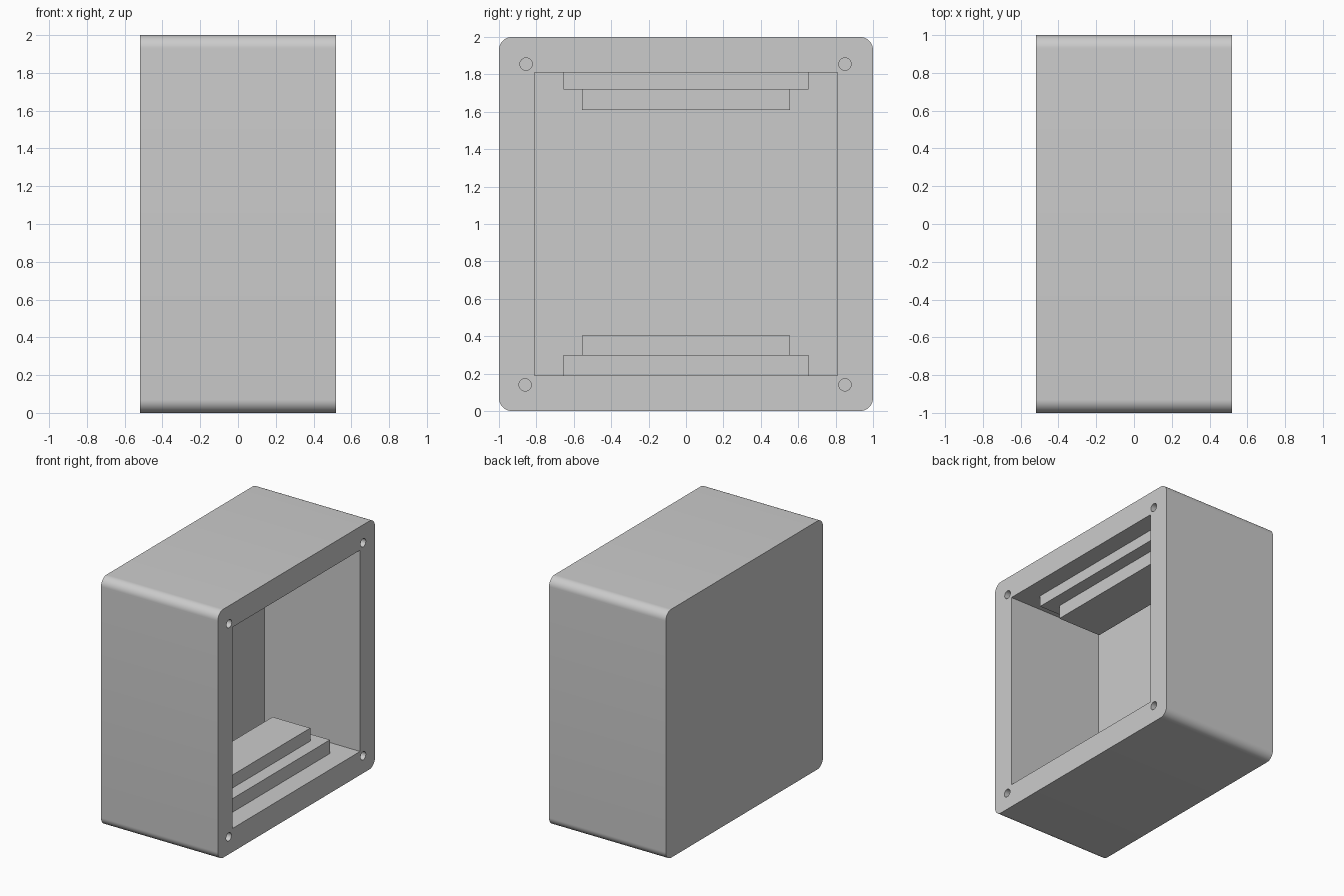
import bpy
import bmesh
import math

if "Cube" in bpy.data.objects:
    bpy.data.objects.remove(bpy.data.objects["Cube"])


def make_object(name, bm):
    mesh = bpy.data.meshes.new(name)
    bmesh.ops.recalc_face_normals(bm, faces=bm.faces)
    bm.to_mesh(mesh)
    bm.free()
    ob = bpy.data.objects.new(name, mesh)
    bpy.context.collection.objects.link(ob)
    return ob


def prism(name, outline, x0, x1):
    """Extrude a (y, z) outline along x."""
    bm = bmesh.new()
    face = bm.faces.new([bm.verts.new((x0, y, z)) for y, z in outline])
    new = bmesh.ops.extrude_face_region(bm, geom=[face])["geom"]
    bmesh.ops.translate(bm, vec=(x1 - x0, 0, 0),
                        verts=[v for v in new if isinstance(v, bmesh.types.BMVert)])
    return make_object(name, bm)


def box(name, x0, x1, half_y, z0, z1):
    return prism(name, [(-half_y, z0), (half_y, z0), (half_y, z1), (-half_y, z1)], x0, x1)


def arc(cy, cz, r, start, end, n):
    return [(cy + r * math.cos(a), cz + r * math.sin(a))
            for a in (start + (end - start) * i / n for i in range(n + 1))]


def cut(target, cutter):
    mod = target.modifiers.new("cut", 'BOOLEAN')
    mod.operation = 'DIFFERENCE'
    mod.solver = 'EXACT'
    mod.object = cutter
    bpy.context.view_layer.objects.active = target
    bpy.ops.object.modifier_apply(modifier=mod.name)
    bpy.data.objects.remove(cutter)


# Housing: square block with four rounded long edges
R = 0.07
outline = []
for i, (sy, sz) in enumerate([(1, 1), (-1, 1), (-1, -1), (1, -1)]):
    a = i * math.pi / 2
    outline += arc(sy * (1 - R), 1 + sz * (1 - R), R, a, a + math.pi / 2, 12)
housing = prism("housing", outline, -0.52, 0.52)

# Open cavity on the right side
cut(housing, box("cavity_cutter", -0.33, 0.7, 0.81, 0.19, 1.81))

# Screw holes in the rim corners
for y, z in [(-0.86, 0.14), (0.85, 0.14), (-0.855, 1.855), (0.85, 1.855)]:
    ring = arc(y, z, 0.033, 0, 2 * math.pi, 32)[:-1]
    cut(housing, prism("hole_cutter", ring, 0.25, 0.7))

bpy.ops.object.select_all(action='DESELECT')
housing.select_set(True)
bpy.context.view_layer.objects.active = housing
bpy.ops.object.shade_smooth_by_angle(angle=math.radians(30))

# Two-tier stepped blocks on the cavity floor and ceiling
box("floor_step_wide", -0.18, 0.36, 0.655, 0.19, 0.30)
box("floor_step_narrow", -0.08, 0.255, 0.555, 0.30, 0.405)
box("ceiling_step_wide", -0.23, 0.37, 0.655, 1.72, 1.81)
box("ceiling_step_narrow", -0.125, 0.265, 0.555, 1.61, 1.72)
